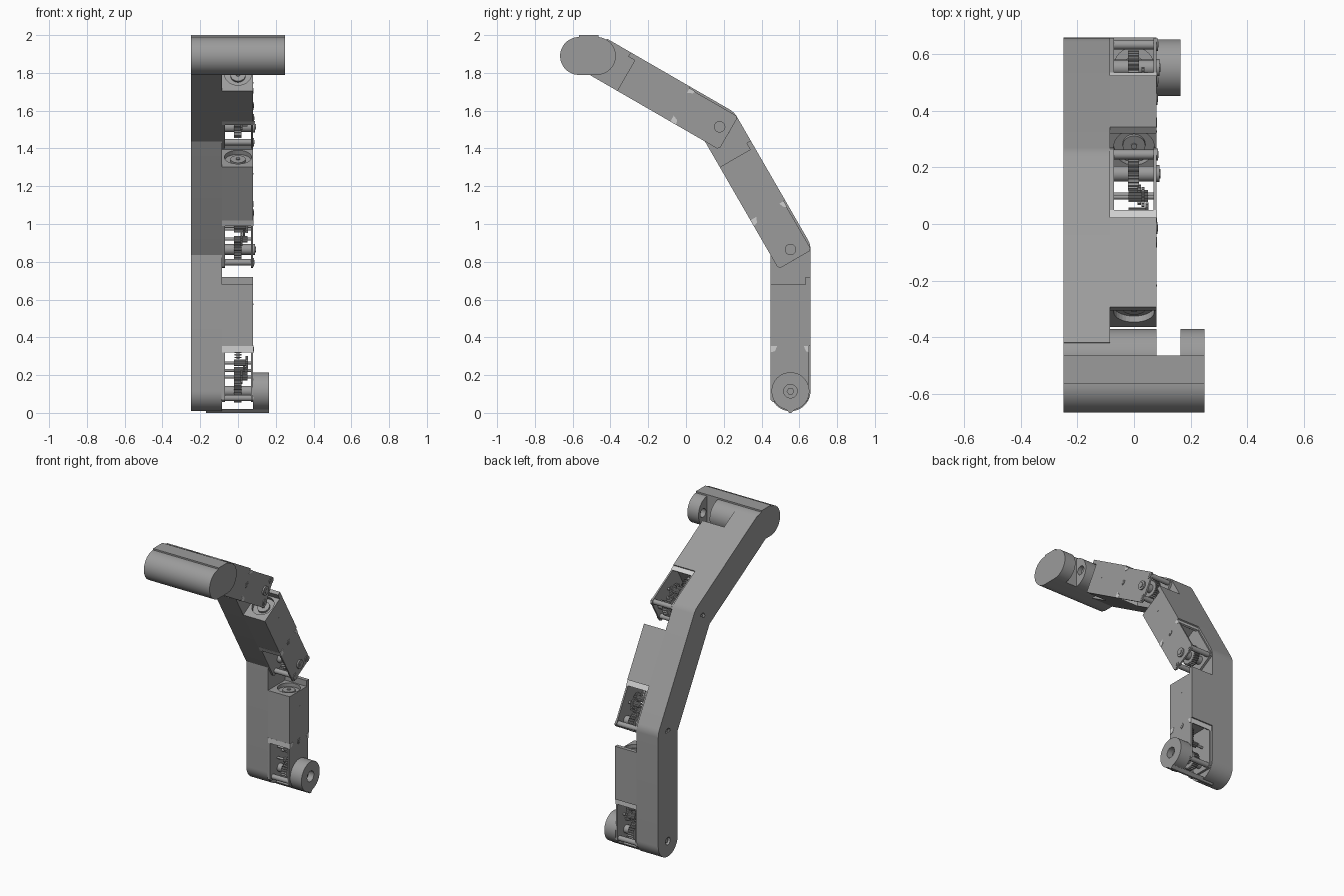
import bpy, bmesh, math
from mathutils import Matrix, Vector

cube = bpy.data.objects.get("Cube")
if cube:
    bpy.data.objects.remove(cube)


def material(name, value):
    m = bpy.data.materials.new(name)
    m.use_nodes = True
    col = (value, value, value, 1)
    m.diffuse_color = col
    m.node_tree.nodes["Principled BSDF"].inputs["Base Color"].default_value = col
    return m


GREY = material("housing grey", 0.33)
LIGHT = material("light grey", 0.62)
R = 0.106                       # half thickness of a finger link
LEFT, INNER, RIGHT = -0.25, -0.085, 0.08
parts = []


def prism(name, pts, x0, x1, frame, mat=GREY):
    """Extrude a (v, u) profile along x; frame places it on its joint."""
    bm = bmesh.new()
    face = bm.faces.new([bm.verts.new((x0, v, u)) for v, u in pts])
    ext = bmesh.ops.extrude_face_region(bm, geom=[face])
    moved = [g for g in ext["geom"] if isinstance(g, bmesh.types.BMVert)]
    bmesh.ops.translate(bm, verts=moved, vec=(x1 - x0, 0, 0))
    bmesh.ops.recalc_face_normals(bm, faces=bm.faces)
    me = bpy.data.meshes.new(name)
    bm.to_mesh(me)
    bm.free()
    ob = bpy.data.objects.new(name, me)
    me.materials.append(mat)
    bpy.context.collection.objects.link(ob)
    ob.matrix_world = frame
    parts.append(ob)
    return ob


def arc(cv, cu, r, a0, a1, n=24):
    steps = [math.radians(a0 + (a1 - a0) * i / n) for i in range(n + 1)]
    return [(cv + r * math.cos(a), cu + r * math.sin(a)) for a in steps]


def rod(name, v, u, r, x0, x1, frame, n=32, mat=GREY):
    return prism(name, arc(v, u, r, 0, 360 - 360 / n, n - 1), x0, x1, frame, mat)


def box(name, v0, v1, u0, u1, x0, x1, frame, mat=GREY):
    return prism(name, [(v0, u0), (v1, u0), (v1, u1), (v0, u1)], x0, x1, frame, mat)


def gear(name, v, u, r, x0, x1, frame, teeth=16):
    pts = []
    for i in range(teeth * 4):
        a = math.tau * i / (teeth * 4)
        rad = r if i % 4 < 2 else r * 0.85
        pts.append((v + rad * math.cos(a), u + rad * math.sin(a)))
    prism(name, pts, x0, x1, frame)


def cut(target, cutter):
    mod = target.modifiers.new("cut", "BOOLEAN")
    mod.operation = "DIFFERENCE"
    mod.object = cutter
    mod.solver = "EXACT"
    cutter.hide_render = True
    cutter.hide_viewport = True
    cutter.display_type = "WIRE"
    parts.remove(cutter)


def link(tag, frame):
    # long side housing with a rounded joint end
    housing = prism(tag + "_side_housing",
                    arc(0, 0, R, 180, 360) + [(R, 0.75), (-R, 0.75)], LEFT, INNER, frame)
    cut(housing, rod(tag + "_pivot_cutter", 0, 0, 0.025, LEFT - 0.02, LEFT + 0.03, frame))
    rod(tag + "_pivot_screw", 0, 0, 0.016, LEFT + 0.01, LEFT + 0.035, frame, 6)

    # motor block with a back lip and a round pocket in its end
    block = prism(tag + "_motor_block",
                  [(-R, 0.24), (R, 0.24), (R, 0.605), (0.08, 0.605), (0.08, 0.565), (-R, 0.565)],
                  INNER, RIGHT, frame)
    turn = frame @ Matrix.Translation((0, 0, 0.565)) @ Matrix.Rotation(math.radians(-90), 4, "Y")
    cut(block, rod(tag + "_pocket_cutter", 0, 0, 0.072, -0.025, 0.02, turn))
    rod(tag + "_motor_cap", 0, 0, 0.04, -0.03, -0.012, turn)
    rod(tag + "_motor_screw", 0, 0, 0.012, -0.02, -0.006, turn, 6)

    # gearbox walls
    wall = [(-R + 0.012, -0.058), (0.083, -0.058), (0.095, -0.046), (0.095, 0.245),
            (-R, 0.245), (-R, -0.046)]
    prism(tag + "_outer_wall", wall, 0.069, RIGHT, frame)
    prism(tag + "_inner_wall", wall, INNER - 0.002, -0.07, frame)

    # spacers and pale edge bars
    for side, word in ((-1, "front"), (1, "back")):
        v = side * 0.073
        rod(f"{tag}_{word}_spacer", v, -0.036, 0.017, INNER, 0.076, frame)
        rod(f"{tag}_{word}_spacer_head", v, -0.036, 0.022, RIGHT - 0.002, RIGHT + 0.004, frame)
        rod(f"{tag}_{word}_spacer_socket", v, -0.036, 0.012, RIGHT, RIGHT + 0.007, frame, 6)
        edge = R if side < 0 else 0.097
        prism(f"{tag}_{word}_edge_bar",
              [(side * edge * 1.005, 0.205), (side * edge * 1.005, 0.24),
               (side * 0.07, 0.24), (side * 0.082, 0.212)],
              INNER, RIGHT + 0.002, frame, LIGHT)

    # pivot, shafts and gear train
    rod(tag + "_pivot_shaft", 0, 0, 0.028, -0.07, 0.07, frame)
    rod(tag + "_pivot_nut", 0, 0, 0.03, RIGHT - 0.002, RIGHT + 0.01, frame)
    rod(tag + "_pivot_hex", 0, 0, 0.017, RIGHT, RIGHT + 0.014, frame, 6)
    gear(tag + "_pivot_gear", 0, 0, 0.06, -0.022, 0.018, frame, 24)
    for i, (v, u) in enumerate(((-0.02, 0.075), (0.025, 0.11), (-0.015, 0.15))):
        rod(f"{tag}_shaft_{i}", v, u, 0.008, -0.07, 0.07, frame, 16)
        gear(f"{tag}_large_gear_{i}", v, u, 0.036, 0.012 + 0.014 * i, 0.024 + 0.014 * i, frame)
        gear(f"{tag}_small_gear_{i}", v, u, 0.018, -0.02, 0.05, frame, 10)
    worm = frame @ Matrix.Translation((0, 0, 0.2)) @ Matrix.Rotation(math.radians(-90), 4, "Y")
    rod(tag + "_worm_shaft", 0, 0, 0.009, -0.03, 0.045, worm, 16)
    for i in range(4):
        rod(f"{tag}_worm_ring_{i}", 0, 0, 0.018, -0.025 + i * 0.014, -0.018 + i * 0.014, worm, 16)

    # side screw and small pin
    rod(tag + "_side_screw", 0, 0.222, 0.021, RIGHT - 0.002, RIGHT + 0.003, frame)
    rod(tag + "_side_screw_hex", 0, 0.222, 0.013, RIGHT, RIGHT + 0.005, frame, 6)
    rod(tag + "_side_pin", 0.005, 0.46, 0.004, RIGHT - 0.002, RIGHT + 0.002, frame, 12)


# three links, each bent thirty degrees further
joint = Vector((0, 0.553, 0.115))
for i, tag in enumerate(("lower", "middle", "upper")):
    spin = Matrix.Rotation(math.radians(30 * i), 4, "X")
    frame = Matrix.Translation(joint) @ spin
    link(tag, frame)
    joint = frame @ Vector((0, 0, 0.75))
    if i == 0:
        base = frame

# base disc with a bored hub and a thin foot ridge
disc = rod("base_disc", 0, 0, 0.1, RIGHT, 0.165, base, 64)
cut(disc, rod("disc_bore_cutter", 0, 0, 0.036, 0.12, 0.2, base))
rod("disc_hub_nut", 0, 0, 0.02, 0.11, 0.135, base, 6)
prism("foot_ridge", [(-0.024, -0.095), (-0.006, -0.115), (0.006, -0.115), (0.024, -0.095)],
      -0.17, 0.165, base)

# fingertip: a rounded bar with a slot and a flat strip on top
tip_frame = Matrix.Translation(joint)
tip = prism("fingertip", arc(0, 0, 0.1, -90, 90) + arc(-0.095, 0, 0.1, 90, 270),
            LEFT, 0.25, tip_frame)
cut(tip, box("slot_cutter", 0.007, 0.2, -0.2, 0.2, RIGHT, 0.165, tip_frame))
cut(tip, rod("tip_bore_cutter", 0.05, 0, 0.03, 0.05, 0.2, tip_frame))
box("top_strip", -0.095, 0.007, 0.09, 0.11, LEFT, 0.25, tip_frame)

# smooth the round parts, keep the edges sharp
bpy.ops.object.select_all(action="DESELECT")
for ob in parts:
    ob.select_set(True)
bpy.context.view_layer.objects.active = parts[0]
bpy.ops.object.shade_smooth_by_angle(angle=math.radians(30))
